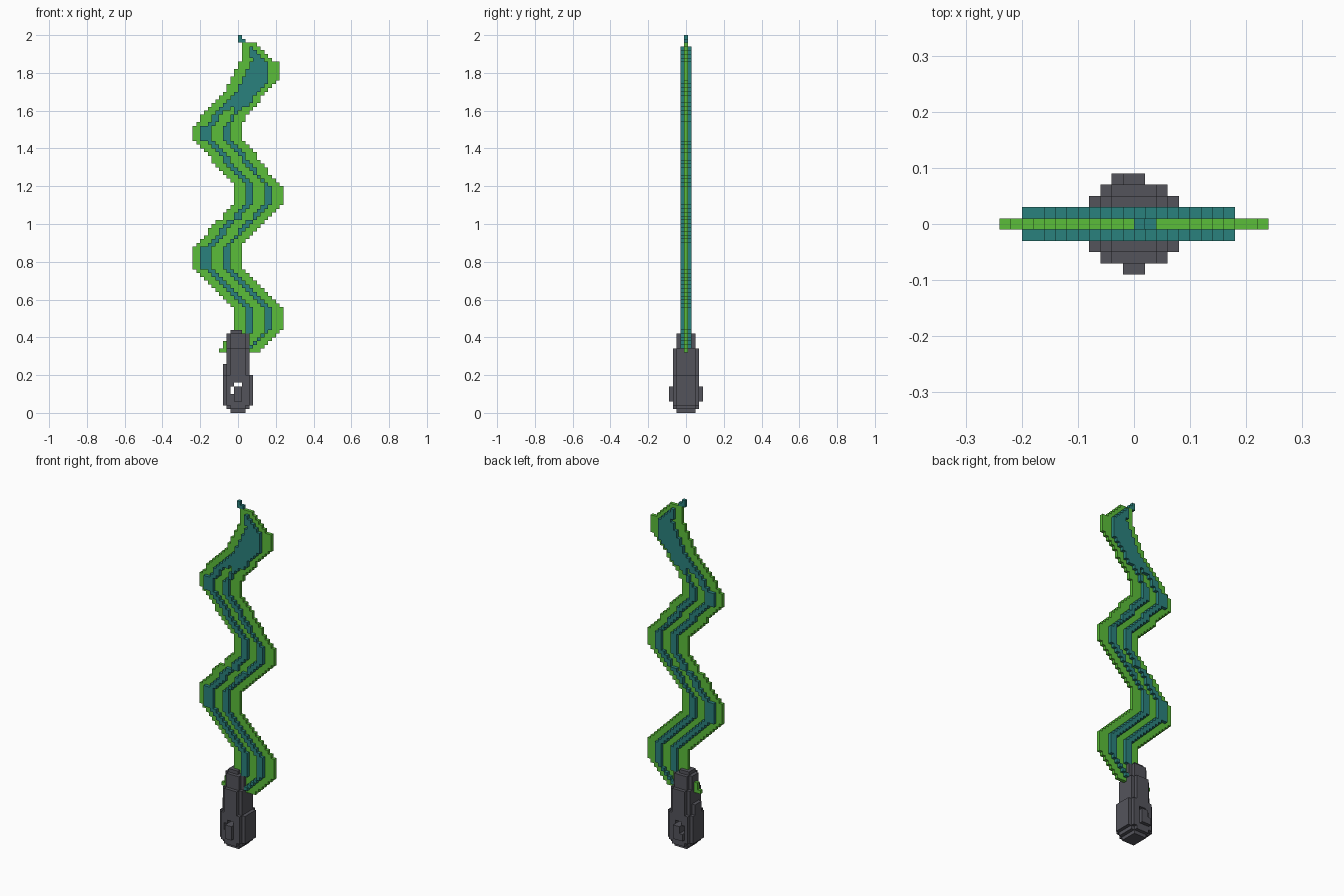
import bpy, bmesh
from mathutils import Vector

if "Cube" in bpy.data.objects:
    bpy.data.objects.remove(bpy.data.objects["Cube"])

U = 0.02  # edge of one cube


def material(name, color):
    m = bpy.data.materials.new(name)
    m.use_nodes = True
    m.diffuse_color = (*color, 1)
    m.node_tree.nodes["Principled BSDF"].inputs["Base Color"].default_value = (*color, 1)
    return m


green = material("leaf green", (0.105, 0.51, 0.042))
teal = material("deep teal", (0.023, 0.22, 0.205))
grey = material("dark grey", (0.088, 0.088, 0.105))


def interp(points, z):
    for (z0, x0), (z1, x1) in zip(points, points[1:]):
        if z0 <= z <= z1:
            return x0 + (x1 - x0) * (z - z0) / (z1 - z0)
    return points[-1][1]


def block(x0, x1, y0, y1, z0, z1):
    return {(i, j, k) for i in range(x0, x1) for j in range(y0, y1) for k in range(z0, z1)}


# Grip: stacked blocks, inclusive of a rounded pommel
grip = set()
for b in [(-2, 2, -2, 3, 0, 1), (-3, 3, -2, 3, 1, 2), (-2, 2, -3, 4, 1, 2),
          (-3, 3, -3, 4, 2, 10), (-4, 4, -2, 3, 2, 10),
          (-4, -3, -1, 2, 10, 13), (-3, 3, -2, 3, 10, 17), (-2, 2, -3, 4, 10, 17),
          (-3, 3, -1, 2, 17, 21), (-2, 2, -2, 3, 17, 21), (-2, 1, -1, 2, 21, 22),
          (-1, 1, -4, -3, 3, 7), (-2, 1, 4, 5, 3, 7)]:
    grip |= block(*b)
# Pommel slot, open front to back
grip -= block(-1, 1, -5, 6, 7, 8) | block(-2, -1, -5, 6, 5, 7)

# Wavy blade outline, as (height, x) in metres
left_line = [(0.32, -0.12), (0.36, -0.08), (0.44, -0.02), (0.54, -0.02),
             (0.78, -0.24), (0.88, -0.24), (1.10, -0.02), (1.20, -0.02),
             (1.46, -0.24), (1.52, -0.24), (1.58, -0.18), (1.69, -0.08),
             (1.80, -0.02), (1.88, 0.02), (2.0, 0.02)]
right_line = [(0.32, 0.12), (0.38, 0.16), (0.44, 0.24), (0.54, 0.24),
              (0.78, 0.02), (0.88, 0.02), (1.12, 0.24), (1.18, 0.24),
              (1.46, 0.02), (1.52, 0.02), (1.62, 0.08), (1.76, 0.22),
              (1.86, 0.22), (1.88, 0.16), (1.93, 0.12), (1.96, 0.08), (2.0, 0.04)]

edge, body = set(), set()
for k in range(16, 98):
    z = (k + 0.5) * U
    lo, hi = round(interp(left_line, z) / U), round(interp(right_line, z) / U)
    ml = 2 if lo <= -12 or k > 93 else 3
    mr = 2 if k > 80 and hi < 11 else 3
    mid = (lo + hi) // 2
    half = 2 if k < 80 else 1
    for i in range(lo, hi):
        # Thin cutting edges and sunken central groove, thick ribs between
        rib = lo + ml <= i < hi - mr and k < 97
        groove = k < 81 and mid - half < i < mid + half + (k < 80) - 1 + (k >= 80)
        if rib and not groove:
            body |= block(i, i + 1, -1, 2, k, k + 1)
        else:
            edge.add((i, 0, k))
tip = block(0, 1, 0, 1, 98, 100) | block(1, 2, 0, 1, 98, 99)
edge -= grip
body -= grip
solid = grip | edge | body | tip

DIRS = [Vector(d) for d in [(1, 0, 0), (0, 1, 0), (0, 0, 1)]]


def build(name, cells, mat):
    """Skin the cubes, keeping only the faces open to the air."""
    bm = bmesh.new()
    for c in sorted(cells):
        centre = Vector((c[0] + 0.5, c[1], c[2] + 0.5))
        for a in range(3):
            u, v = DIRS[(a + 1) % 3] / 2, DIRS[(a + 2) % 3] / 2
            for s in (1, -1):
                n = list(c)
                n[a] += s
                if tuple(n) in solid:
                    continue
                p = centre + DIRS[a] * s / 2
                ring = [p - u - v, p + u - v, p + u + v, p - u + v][::s]
                bm.faces.new([bm.verts.new(q * U) for q in ring])
    bmesh.ops.remove_doubles(bm, verts=bm.verts, dist=U / 20)
    me = bpy.data.meshes.new(name)
    bm.to_mesh(me)
    bm.free()
    me.materials.append(mat)
    bpy.context.collection.objects.link(bpy.data.objects.new(name, me))


build("grip", grip, grey)
build("blade_edges", edge, green)
build("blade_ribs", body, teal)
build("blade_tip", tip, teal)
